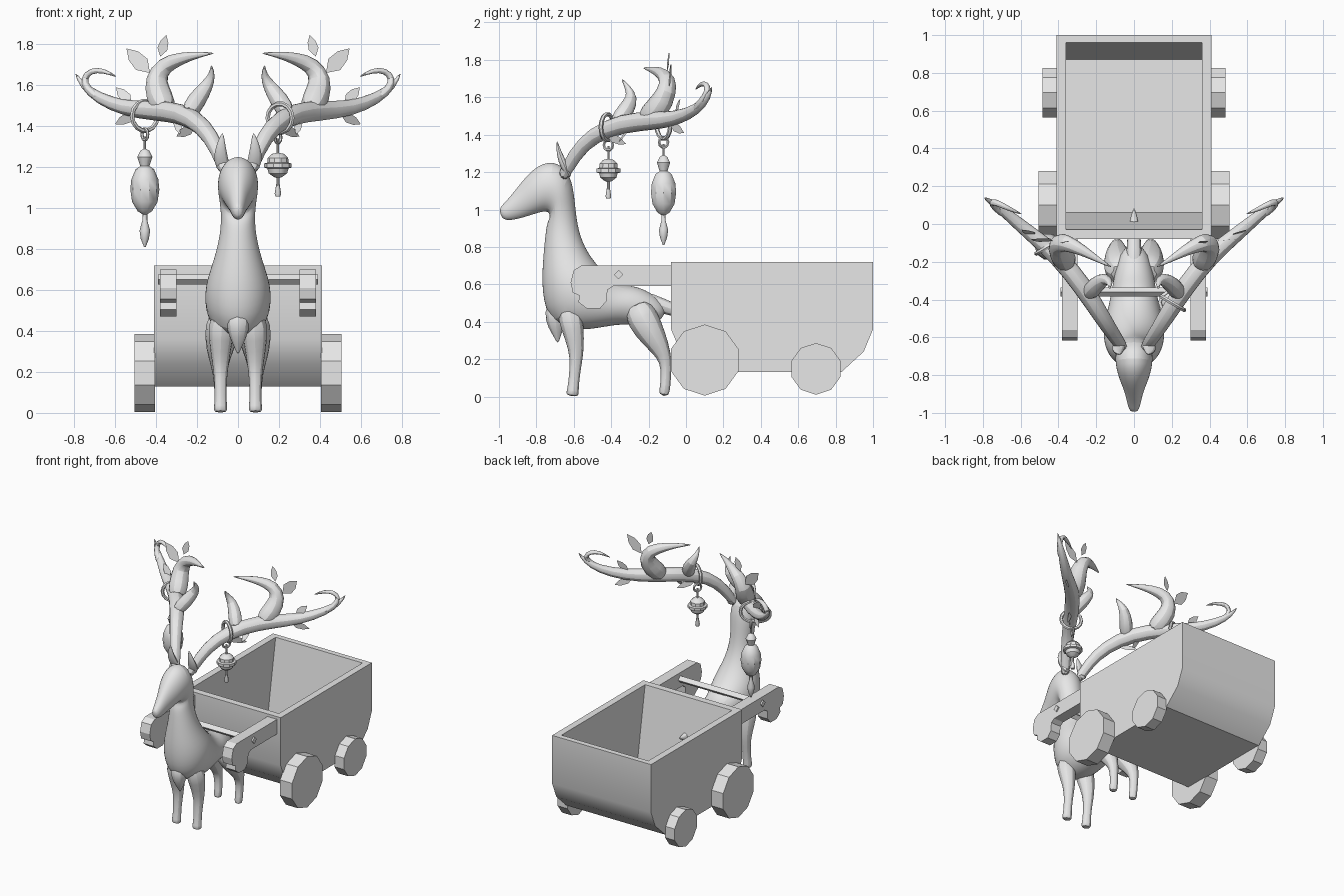
import bpy, bmesh, math
from mathutils import Vector

MAT = bpy.data.materials.new("plain_grey")
MAT.diffuse_color = (0.8, 0.8, 0.8, 1)


def finish(name, bm, sub=0, smooth=True):
    bmesh.ops.recalc_face_normals(bm, faces=bm.faces[:])
    me = bpy.data.meshes.new(name)
    bm.to_mesh(me)
    bm.free()
    ob = bpy.data.objects.new(name, me)
    bpy.context.collection.objects.link(ob)
    me.materials.append(MAT)
    if sub:
        m = ob.modifiers.new("sub", 'SUBSURF')
        m.levels = m.render_levels = sub
    if smooth:
        bpy.ops.object.select_all(action='DESELECT')
        ob.select_set(True)
        bpy.context.view_layer.objects.active = ob
        bpy.ops.object.shade_smooth_by_angle(angle=math.radians(35))
        if sub:
            for p in me.polygons:
                p.use_smooth = True
    return ob


def skin(bm, rings, close=False):
    """Bridge rings of points with quads and cap the ends."""
    vs = [[bm.verts.new(p) for p in r] for r in rings]
    n = len(vs[0])
    pairs = list(zip(vs, vs[1:])) + ([(vs[-1], vs[0])] if close else [])
    for a, b in pairs:
        for i in range(n):
            bm.faces.new((a[i], a[(i + 1) % n], b[(i + 1) % n], b[i]))
    if not close:
        bm.faces.new(vs[0])
        bm.faces.new(vs[-1][::-1])


def tube(name, pts, sides=8, sub=1, flat=1.0):
    """Tapered limb through (x, y, z, radius) points."""
    P = [Vector(p[:3]) for p in pts]
    n = Vector((1, 0, 0.01))
    rings = []
    for i, p in enumerate(pts):
        t = (P[min(i + 1, len(P) - 1)] - P[max(i - 1, 0)]).normalized()
        n = (n - t * n.dot(t)).normalized()
        b = t.cross(n)
        rings.append([P[i] + p[3] * (n * math.cos(a) + b * flat * math.sin(a))
                      for a in (2 * math.pi * k / sides for k in range(sides))])
    bm = bmesh.new()
    skin(bm, rings)
    return finish(name, bm, sub)


def lathe(name, x, y, prof, sides=10):
    bm = bmesh.new()
    skin(bm, [[(x + r * math.cos(2 * math.pi * k / sides), y + r * math.sin(2 * math.pi * k / sides), z)
               for k in range(sides)] for r, z in prof])
    return finish(name, bm)


def ring(name, c, axis, R, r, n=14, m=6):
    q = Vector(axis).to_track_quat('Z', 'Y')
    bm = bmesh.new()
    skin(bm, [[Vector(c) + q @ Vector(((R + r * math.cos(b)) * math.cos(a), (R + r * math.cos(b)) * math.sin(a), r * math.sin(b)))
               for b in (2 * math.pi * j / m for j in range(m))]
              for a in (2 * math.pi * i / n for i in range(n))], close=True)
    return finish(name, bm)


def plate(name, prof, x0, x1):
    """Extrude a (y, z) outline along x."""
    bm = bmesh.new()
    skin(bm, [[(x, y, z) for y, z in prof] for x in (x0, x1)])
    return finish(name, bm, smooth=False)


def leaf(name, base, tip, w):
    a, b = Vector(base), Vector(tip)
    d = b - a
    s = d.cross(Vector((0.2, -1, 0.1))).normalized() * w
    bm = bmesh.new()
    bm.faces.new([bm.verts.new(p) for p in
                  (a, a + d * .35 + s, a + d * .7 + s * .8, b, a + d * .7 - s * .8, a + d * .35 - s)])
    finish(name, bm, smooth=False)


# cart box: outer shell with rounded lower corners, slanted inner tub
outer = [(-.08, .72), (-.08, .36), (-.03, .24), (.09, .13), (.83, .13), (.95, .24), (1, .36), (1, .72)]
inner = [(-.03, .72), (.06, .18), (.87, .18), (.96, .72)]
bm = bmesh.new()
tops = []
for prof, hw in ((outer, .41), (inner, .36)):
    L, R = [[bm.verts.new((s * hw, y, z)) for y, z in prof] for s in (-1, 1)]
    bm.faces.new(L)
    bm.faces.new(R)
    for i in range(len(prof) - 1):
        bm.faces.new((L[i], L[i + 1], R[i + 1], R[i]))
    tops.append((L[0], L[-1], R[-1], R[0]))
for i in range(4):
    j = (i + 1) % 4
    bm.faces.new((tops[0][i], tops[0][j], tops[1][j], tops[1][i]))
finish("cart_box", bm)

# wheels, shafts
shaft = [(-.08, .70), (-.56, .70), (-.60, .675), (-.617, .61), (-.605, .555), (-.57, .54), (-.575, .505),
         (-.53, .47), (-.46, .47), (-.425, .51), (-.42, .57), (-.39, .59), (-.08, .59)]
for s in (-1, 1):
    for nm, y, z, r, a, b in (("front_wheel", .10, .195, .19, .405, .505), ("rear_wheel", .695, .148, .138, .405, .485)):
        plate(nm, [(y + r * math.sin(k * math.pi / 5), z + r * math.cos(k * math.pi / 5)) for k in range(10)], s * a, s * b)
    plate("shaft", shaft, s * .30, s * .38)
plate("crossbar", [(-.385, .652), (-.36, .677), (-.335, .652), (-.36, .627)], -.39, .39)

# body: sections given by lower/front point, upper/back point and half width
sections = [(-.99, .96, -1.0, 1.01, .02), (-.96, .935, -.965, 1.04, .035), (-.88, .95, -.895, 1.13, .05),
            (-.80, .975, -.815, 1.23, .088), (-.74, .99, -.71, 1.275, .105), (-.725, .96, -.61, 1.2, .10),
            (-.745, .93, -.59, 1.03, .085), (-.755, .87, -.575, .89, .088), (-.77, .73, -.525, .77, .12),
            (-.78, .56, -.44, .67, .172), (-.74, .38, -.36, .612, .165), (-.56, .34, -.3, .597, .135),
            (-.38, .385, -.24, .588, .115), (-.25, .38, -.14, .53, .09), (-.17, .38, -.09, .45, .05)]
bm = bmesh.new()
skin(bm, [[(w * math.sin(t), (a + c) / 2 + (c - a) / 2 * math.cos(t), (b + d) / 2 + (d - b) / 2 * math.cos(t))
           for t in (k * math.pi / 6 for k in range(12))] for a, b, c, d, w in sections])
finish("deer_body", bm, 2)
tube("breast_tuft", [(0, -.69, .5, .07), (0, -.70, .40, .06), (0, -.69, .34, .03), (0, -.685, .285, .003)])
tube("tail", [(0, -.25, .53, .05), (0, -.14, .49, .045), (0, -.03, .45, .035), (0, .04, .44, .02), (0, .085, .46, .003)])

for s in (-1, 1):
    def side(pts):
        return [(s * p[0],) + tuple(p[1:]) for p in pts]

    # legs and ears
    tube("front_leg", side([(.075, -.63, .48, .08), (.085, -.605, .36, .065), (.085, -.585, .25, .045), (.085, -.59, .17, .034),
                            (.085, -.60, .08, .031), (.085, -.605, .03, .035), (.085, -.61, 0, .038)]))
    tube("hind_leg", side([(.06, -.27, .50, .07), (.075, -.235, .42, .10), (.09, -.17, .31, .075), (.09, -.115, .22, .042),
                           (.088, -.105, .15, .032), (.086, -.11, .06, .029), (.085, -.12, 0, .034)]))
    tube("ear", side([(.06, -.62, 1.17, .03), (.085, -.65, 1.23, .042), (.085, -.68, 1.30, .028), (.075, -.69, 1.37, .003)]), flat=.6)

    # antler beam and tines
    tube("antler_beam", side([(.05, -.67, 1.15, .035), (.10, -.60, 1.29, .04), (.165, -.50, 1.40, .048), (.27, -.33, 1.465, .058),
                              (.40, -.17, 1.475, .055), (.55, -.05, 1.485, .042), (.68, .06, 1.535, .032),
                              (.76, .12, 1.60, .018), (.795, .14, 1.66, .003)]))
    tube("big_tine", side([(.35, -.23, 1.47, .065), (.385, -.15, 1.54, .075), (.405, -.10, 1.63, .06), (.365, -.095, 1.70, .05),
                           (.27, -.14, 1.735, .032), (.19, -.19, 1.75, .016), (.115, -.23, 1.757, .003)]))
    tube("small_tine", side([(.25, -.38, 1.45, .05), (.20, -.32, 1.53, .052), (.15, -.285, 1.60, .035), (.125, -.31, 1.65, .018),
                             (.13, -.345, 1.70, .003)]))
    tube("hook_tine", side([(.67, .04, 1.53, .025), (.74, .09, 1.58, .022), (.755, .12, 1.635, .02), (.72, .11, 1.672, .018),
                            (.66, .08, 1.675, .014), (.59, .05, 1.64, .003)]))

    # leaves
    for b, t, w in (((.43, -.09, 1.66), (.545, -.08, 1.78), .04), ((.38, -.10, 1.74), (.35, -.09, 1.845), .025),
                    ((.52, -.06, 1.51), (.595, -.03, 1.59), .027), ((.50, -.09, 1.46), (.60, -.01, 1.41), .025),
                    ((.21, -.43, 1.40), (.30, -.32, 1.35), .025), ((.30, -.30, 1.44), (.285, -.36, 1.36), .02)):
        leaf("leaf", side([b])[0], side([t])[0], w)

# hanging bell
ring("bell_ring", (.205, -.42, 1.44), (.5, .85, 0), .07, .012)
ring("bell_link", (.195, -.415, 1.345), (.85, -.5, 0), .028, .008, 10)
lathe("bell", .195, -.415, [(.006, 1.34), (.006, 1.27), (.03, 1.265), (.05, 1.245), (.052, 1.222), (.067, 1.218), (.067, 1.198),
                            (.052, 1.194), (.045, 1.17), (.02, 1.152), (.008, 1.148), (.008, 1.12), (.016, 1.07), (.012, 1.058)])

# hanging lantern charm
ring("charm_ring", (-.455, -.12, 1.45), (-.5, .85, 0), .072, .012)
ring("charm_link", (-.455, -.12, 1.36), (.85, .5, 0), .028, .008, 10)
lathe("charm", -.455, -.12, [(.006, 1.35), (.006, 1.29), (.022, 1.28), (.037, 1.25), (.022, 1.205), (.045, 1.19), (.066, 1.14),
                             (.071, 1.09), (.062, 1.03), (.035, .985), (.012, .97), (.012, .94), (.026, .89), (.02, .85), (.004, .81)])
